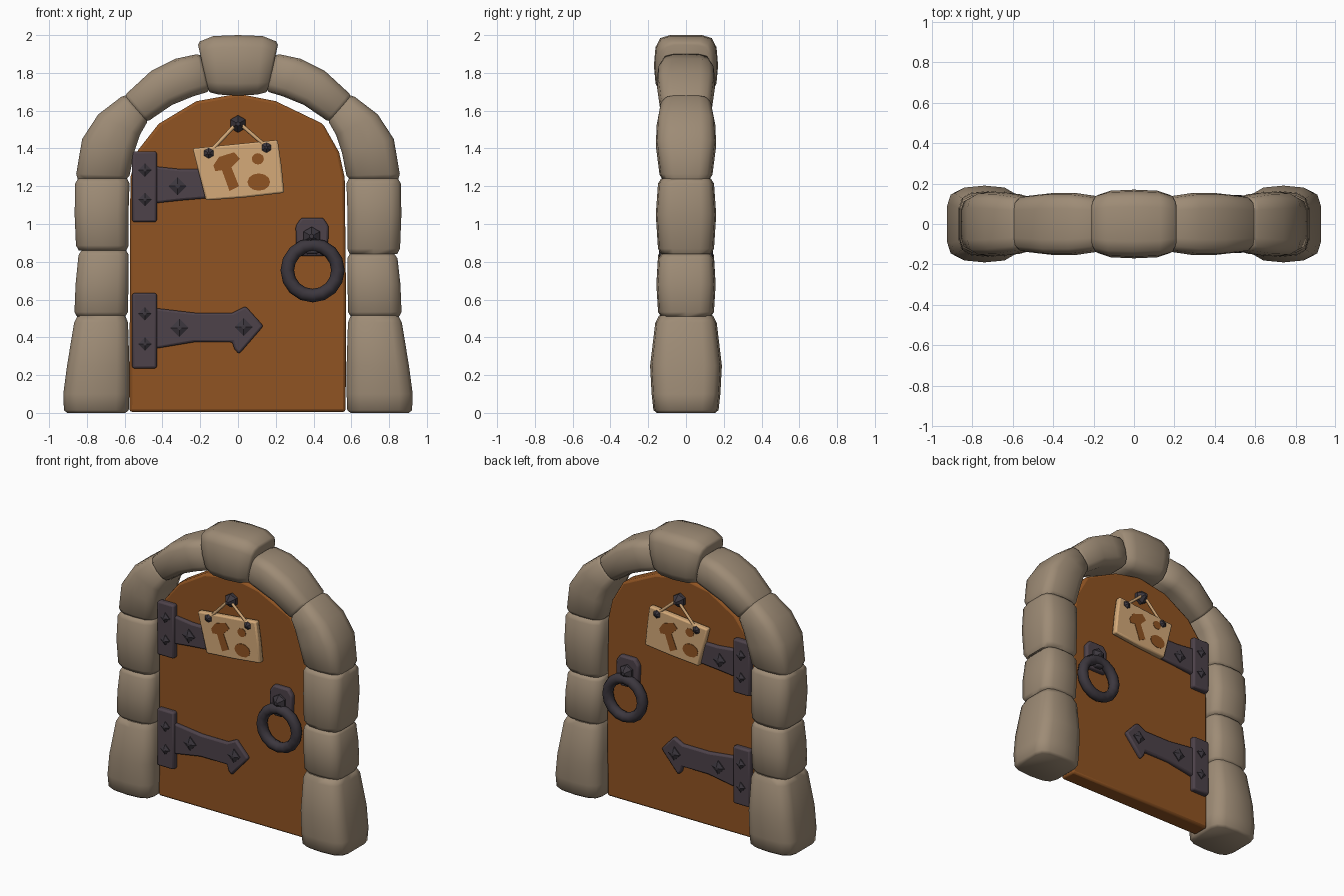
import bpy, bmesh, math
from mathutils import Matrix, Vector

if "Cube" in bpy.data.objects:
    bpy.data.objects.remove(bpy.data.objects["Cube"])


def material(name, rgb):
    m = bpy.data.materials.new(name)
    m.diffuse_color = (*rgb, 1)
    m.use_nodes = True
    m.node_tree.nodes["Principled BSDF"].inputs["Base Color"].default_value = m.diffuse_color
    return m


STONE = material("stone", (0.34, 0.26, 0.18))
WOOD = material("door wood", (0.28, 0.088, 0.016))
IRON = material("iron", (0.074, 0.054, 0.068))
DARK = material("dark iron", (0.045, 0.038, 0.048))
TAN = material("sign wood", (0.66, 0.40, 0.19))


def finish(bm, name, mat, mirror=False, bevel=0, segments=2, angle=35):
    bmesh.ops.recalc_face_normals(bm, faces=bm.faces)
    me = bpy.data.meshes.new(name)
    bm.to_mesh(me)
    bm.free()
    ob = bpy.data.objects.new(name, me)
    bpy.context.collection.objects.link(ob)
    me.materials.append(mat)
    bpy.context.view_layer.objects.active = ob
    ob.select_set(True)
    bpy.ops.object.shade_smooth_by_angle(angle=math.radians(angle))
    ob.select_set(False)
    if bevel:
        b = ob.modifiers.new("bevel", 'BEVEL')
        b.width, b.segments = bevel, segments
        b.limit_method = 'ANGLE'
    if mirror:  # same fitting on the back of the door
        m = ob.modifiers.new("mirror", 'MIRROR')
        m.use_axis = (False, True, False)
    return ob


def plate(name, pts, y0, y1, mat, mirror=True, bevel=0.012):
    """Extrude an (x, z) outline from y0 to y1."""
    bm = bmesh.new()
    a = [bm.verts.new((x, y0, z)) for x, z in pts]
    b = [bm.verts.new((x, y1, z)) for x, z in pts]
    n = len(pts)
    bm.faces.new(a)
    bm.faces.new(b)
    for i in range(n):
        bm.faces.new((a[i], a[(i + 1) % n], b[(i + 1) % n], b[i]))
    return finish(bm, name, mat, mirror, bevel)


def stud(name, x, z, r, y0, y1, sides=4):
    bm = bmesh.new()
    rot = Matrix.Rotation(math.pi / 2, 4, 'X')
    h = y0 - y1
    for r1, r2, a, b in ((r, r, 0, h * .4), (r, r * .25, h * .4, h)):
        bmesh.ops.create_cone(bm, cap_ends=True, segments=sides, radius1=r1, radius2=r2, depth=b - a,
                              matrix=Matrix.Translation((x, y0 - (a + b) / 2, z)) @ rot)
    return finish(bm, name, DARK, True, angle=20)


def section():
    """Rounded rectangle in unit space."""
    q = [(1, 0), (1, .5), (.9, .8), (.6, .95)]
    pts = q + [(0, 1)] + [(-u, v) for u, v in reversed(q)]
    return pts + [(u, -v) for u, v in reversed(pts[1:-1])]


SEC = section()


def stone(name, stations, side=1):
    """Loft rounded sections; station = inner x, z, outer x, z, half depth."""
    st = [Vector(s) for s in stations]
    rings = [(st[0], .88), (st[0].lerp(st[1], .14), .98)]
    rings += [(s, 1) for s in st[1:-1]]
    rings += [(st[-1].lerp(st[-2], .14), .98), (st[-1], .88)]
    bm = bmesh.new()
    loops = []
    for (xi, zi, xo, zo, d), k in rings:
        cx, cz, hx, hz = (xi + xo) / 2, (zi + zo) / 2, (xo - xi) / 2, (zo - zi) / 2
        loops.append([bm.verts.new((side * (cx + u * k * hx), v * k * d, cz + u * k * hz)) for u, v in SEC])
    n = len(SEC)
    for a, b in zip(loops, loops[1:]):
        for i in range(n):
            bm.faces.new((a[i], a[(i + 1) % n], b[(i + 1) % n], b[i]))
    bm.faces.new(loops[0])
    bm.faces.new(loops[-1])
    return finish(bm, name, STONE, angle=60)


# Stone frame: both jambs and arch halves
for side, label in ((-1, "left"), (1, "right")):
    j = .86 if side < 0 else .84
    stone(label + "_base_stone", [(.575, 0, .925, 0, .175), (.575, .1, .925, .1, .182),
                                  (.575, .25, .905, .25, .19), (.58, .515, .865, .515, .162)], side)
    stone(label + "_lower_jamb_stone", [(.58, .51, .87, .51, .15), (.58, .68, .86, .68, .157),
                                        (.575, j, .845, j, .15)], side)
    stone(label + "_upper_jamb_stone", [(.575, j, .86, j, .15), (.58, 1.05, .865, 1.05, .16),
                                        (.57, 1.24, .865, 1.24, .15)], side)
    stone(label + "_low_arch_stone", [(.575, 1.235, .865, 1.235, .14), (.55, 1.38, .825, 1.45, .16),
                                      (.52, 1.47, .74, 1.58, .155), (.475, 1.545, .6, 1.69, .14)], side)
    stone(label + "_high_arch_stone", [(.485, 1.535, .61, 1.675, .14), (.35, 1.63, .46, 1.81, .153),
                                       (.24, 1.675, .33, 1.875, .153), (.15, 1.70, .2, 1.905, .14)], side)
stone("keystone", [(-.155, 1.695, -.215, 1.965, .145), (-.1, 1.685, -.13, 1.995, .165),
                   (0, 1.68, 0, 2.0, .17), (.1, 1.685, .13, 1.995, .165), (.155, 1.695, .215, 1.965, .145)])

# Door leaf
plate("door", [(-.575, .005), (.57, .005), (.572, .6), (.565, 1.245), (.535, 1.38), (.45, 1.53), (.2, 1.65),
               (0, 1.69), (-.22, 1.65), (-.42, 1.53), (-.53, 1.39), (-.57, 1.245)],
      -.06, .06, WOOD, mirror=False, bevel=.015)


# Hinges: leaf plates, straps and studs
def box(x0, x1, z0, z1):
    return [(x0, z0), (x1, z0), (x1, z1), (x0, z1)]


plate("upper_hinge_leaf", box(-.56, -.43, 1.01, 1.385), -.05, -.098, IRON)
plate("lower_hinge_leaf", box(-.56, -.43, .235, .635), -.05, -.098, IRON)
plate("upper_hinge_strap", [(-.44, 1.11), (-.3, 1.125), (-.12, 1.14), (-.12, 1.29), (-.3, 1.29), (-.44, 1.305)],
      -.05, -.085, IRON)
plate("lower_hinge_strap", [(-.44, .34), (-.23, .375), (-.03, .375), (-.02, .34), (.005, .31), (.135, .46),
                            (.04, .565), (-.03, .53), (-.23, .53), (-.44, .555)], -.05, -.085, IRON)
for i, (x, z, y) in enumerate([(-.493, 1.285, -.095), (-.493, 1.13, -.095), (-.32, 1.2, -.083),
                               (-.493, .525, -.095), (-.493, .365, -.095), (-.31, .45, -.083),
                               (.03, .455, -.083)]):
    stud("hinge_stud_%d" % i, x, z, .048 if y > -.09 else .036, y, y - .022)

# Ring handle with its plate and knob
plate("handle_plate", [(.31, .83), (.475, .83), (.48, .99), (.45, 1.033), (.335, 1.033), (.305, .99)],
      -.05, -.092, IRON)
stud("handle_knob", .39, .935, .05, -.085, -.14, 6)
plate("handle_loop", box(.36, .425, .84, .93), -.08, -.125, DARK)
bpy.ops.mesh.primitive_torus_add(major_radius=.134, minor_radius=.036, major_segments=16, minor_segments=8,
                                 location=(.395, -.108, .755), rotation=(math.pi / 2, 0, 0))
ring = bpy.context.object
ring.name = "handle_ring"
bpy.ops.object.transform_apply(location=True, rotation=True, scale=True)
ring.data.materials.append(DARK)
bpy.ops.object.shade_smooth_by_angle(angle=math.radians(60))
ring.modifiers.new("mirror", 'MIRROR').use_axis = (False, True, False)
ring.select_set(False)

# Hanging sign, its nails and cords
plate("sign_board", [(-.24, 1.4), (.21, 1.445), (.23, 1.31), (.245, 1.165), (.03, 1.14), (-.17, 1.125)],
      -.065, -.108, TAN, bevel=.01)
for i, (x, z, r) in enumerate([(0, 1.53, .046), (-.155, 1.375, .028), (.15, 1.405, .028)]):
    stud("sign_nail_%d" % i, x, z, r, -.055 if i == 0 else -.1, -.125, 6)
for label, end in (("left", (-.15, -.1, 1.38)), ("right", (.15, -.1, 1.41))):
    a, b = Vector((0, -.095, 1.54)), Vector(end)
    bm = bmesh.new()
    bmesh.ops.create_cone(bm, cap_ends=True, segments=6, radius1=.01, radius2=.01, depth=(b - a).length,
                          matrix=Matrix.Translation((a + b) / 2) @ (b - a).to_track_quat('Z', 'Y').to_matrix().to_4x4())
    finish(bm, label + "_sign_cord", TAN, True, angle=70)


# Painted blotches, turned half round for the back
def oval(cx, cz, rx, rz):
    return [(cx + rx * math.cos(i * math.pi / 6), cz + rz * math.sin(i * math.pi / 6)) for i in range(12)]


marks = [[(-.13, 1.31), (-.1, 1.355), (-.02, 1.38), (.01, 1.345), (-.035, 1.3), (.005, 1.2), (-.045, 1.175),
          (-.085, 1.285), (-.12, 1.28)], oval(.105, 1.345, .032, .03), oval(.11, 1.222, .06, .046)]
for i, pts in enumerate(marks):
    plate("front_sign_mark_%d" % i, pts, -.105, -.111, WOOD, mirror=False, bevel=0)
    plate("back_sign_mark_%d" % i, [(-x, z) for x, z in pts], .105, .111, WOOD, mirror=False, bevel=0)
